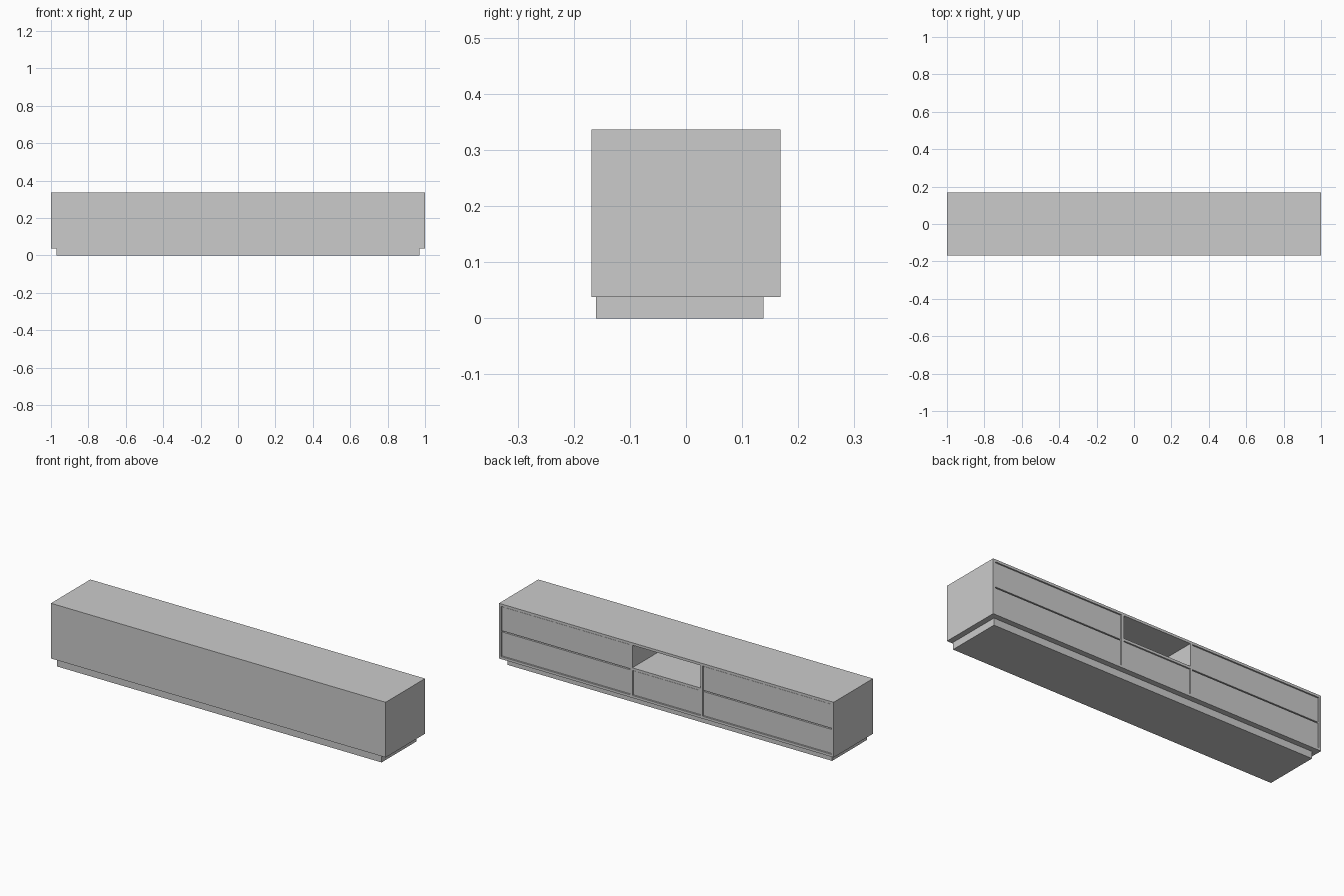
import bpy, bmesh
from mathutils import Vector

if "Cube" in bpy.data.objects:
    bpy.data.objects.remove(bpy.data.objects["Cube"])

def box(name, x0, x1, y0, y1, z0, z1):
    """Axis-aligned box from its extents, as a named object."""
    mesh = bpy.data.meshes.new(name)
    bm = bmesh.new()
    bmesh.ops.create_cube(bm, size=1)
    size = Vector((x1 - x0, y1 - y0, z1 - z0))
    for v in bm.verts:
        v.co = Vector(a * b for a, b in zip(v.co, size))
    bm.to_mesh(mesh)
    bm.free()
    ob = bpy.data.objects.new(name, mesh)
    ob.location = ((x0 + x1) / 2, (y0 + y1) / 2, (z0 + z1) / 2)
    bpy.context.collection.objects.link(ob)
    return ob

T = 0.0135                  # board thickness
D = 0.168                   # half depth
Z0, Z1 = 0.038, 0.336       # carcass bottom and top
LO, HI = Z0 + T, Z1 - T     # inner opening
DIV = 0.21                  # divider centre
GAP = 0.003
FACE = D - 0.004            # drawer fronts sit slightly recessed
MID = 0.187                 # split between the drawer rows

# Recessed plinth, bottom and top boards
box("plinth", -0.97, 0.97, -0.16, 0.138, 0, Z0)
box("bottom_board", -1, 1, -D, D, Z0, LO)
box("top_board", -1, 1, -D, D, HI, Z1)

# Closed panel on the front
box("closed_panel", -1 + T, 1 - T, -D, -D + T, LO, HI)

# Side boards and dividers
for side, s in (("left", -1), ("right", 1)):
    for part, c in (("side_board", 1 - T / 2), ("divider", DIV)):
        y0 = -D if part == "side_board" else -D + T
        box(f"{side}_{part}", s * c - T / 2, s * c + T / 2, y0, D, LO, HI)

# Shelf under the open niche
box("niche_shelf", -DIV + T / 2, DIV - T / 2, -D + T, D, MID, MID + T)

# Drawer fronts: two on each side, one under the niche
def drawer(name, x0, x1, z0, z1):
    box(name, x0 + GAP, x1 - GAP, FACE - T, FACE, z0 + GAP, z1 - GAP)

inner, outer = DIV + T / 2, 1 - T
for row, z0, z1 in (("lower", LO, MID), ("upper", MID, HI)):
    drawer(f"left_{row}_drawer", -outer, -inner, z0, z1)
    drawer(f"right_{row}_drawer", inner, outer, z0, z1)
drawer("centre_drawer", -DIV + T / 2, DIV - T / 2, LO, MID)
